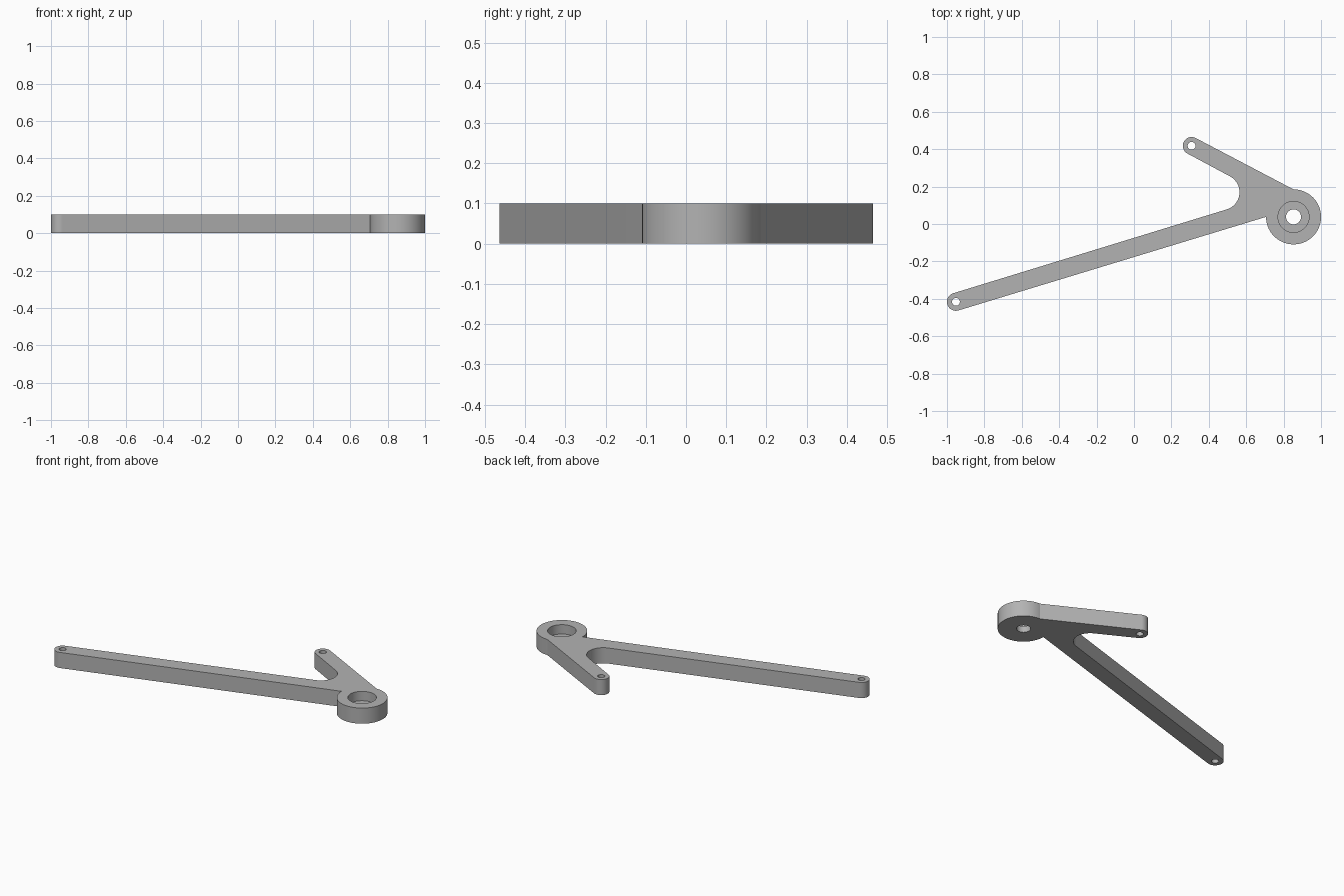
import bpy
import bmesh
from math import cos, sin, radians

cube = bpy.data.objects.get("Cube")
if cube:
    bpy.data.objects.remove(cube, do_unlink=True)

HEIGHT = 0.1
HUB, HUB_R = (0.853, 0.038), 0.147
LONG_END, LONG_R, LONG_DIR = (-0.952, -0.416), 0.048, 16.9
SHORT_END, SHORT_R, SHORT_DIR = (0.308, 0.418), 0.047, -28.1
CROTCH, CROTCH_R = (0.468, 0.17), 0.096
POCKET_FLOOR = 0.04

grey = bpy.data.materials.new("plain grey")
grey.use_nodes = True
colour = (0.45, 0.45, 0.45, 1)
grey.diffuse_color = colour
grey.node_tree.nodes["Principled BSDF"].inputs["Base Color"].default_value = colour


def arc(centre, radius, start, end, steps):
    angles = [radians(start + (end - start) * i / steps) for i in range(steps + 1)]
    return [(centre[0] + radius * cos(a), centre[1] + radius * sin(a)) for a in angles]


def prism(name, outline, bottom, top):
    bm = bmesh.new()
    base = bm.faces.new([bm.verts.new((x, y, bottom)) for x, y in outline])
    side = bmesh.ops.extrude_face_region(bm, geom=[base])["geom"]
    raised = [v for v in side if isinstance(v, bmesh.types.BMVert)]
    bmesh.ops.translate(bm, verts=raised, vec=(0, 0, top - bottom))
    bmesh.ops.recalc_face_normals(bm, faces=bm.faces)
    mesh = bpy.data.meshes.new(name)
    bm.to_mesh(mesh)
    bm.free()
    mesh.materials.append(grey)
    obj = bpy.data.objects.new(name, mesh)
    bpy.context.collection.objects.link(obj)
    return obj


def bore(body, centre, radius, bottom):
    cutter = prism("bore_cutter", arc(centre, radius, 0, 354, 59), bottom, HEIGHT + 0.05)
    cutter.hide_render = True
    mod = body.modifiers.new("bore", "BOOLEAN")
    mod.operation = "DIFFERENCE"
    mod.solver = "EXACT"
    mod.object = cutter
    bpy.ops.object.modifier_apply(modifier=mod.name)
    bpy.data.objects.remove(cutter, do_unlink=True)


# Outline: long arm tip, hub, short arm tip, rounded crotch between the arms
outline = arc(LONG_END, LONG_R, LONG_DIR + 90, LONG_DIR + 270, 32)
outline += arc(HUB, HUB_R, 180, 450, 72)
outline += arc(SHORT_END, SHORT_R, SHORT_DIR + 90, SHORT_DIR + 270, 32)
outline += arc(CROTCH, CROTCH_R, SHORT_DIR + 90, LONG_DIR - 90, 32)

lever = prism("forked_lever", outline, 0, HEIGHT)
bpy.ops.object.select_all(action="DESELECT")
lever.select_set(True)
bpy.context.view_layer.objects.active = lever

# Pin holes in the arm tips, bearing pocket and through hole in the hub
bore(lever, LONG_END, 0.021, -0.05)
bore(lever, SHORT_END, 0.021, -0.05)
bore(lever, HUB, 0.083, POCKET_FLOOR)
bore(lever, HUB, 0.04, -0.05)

bpy.ops.object.shade_smooth_by_angle(angle=radians(25))
